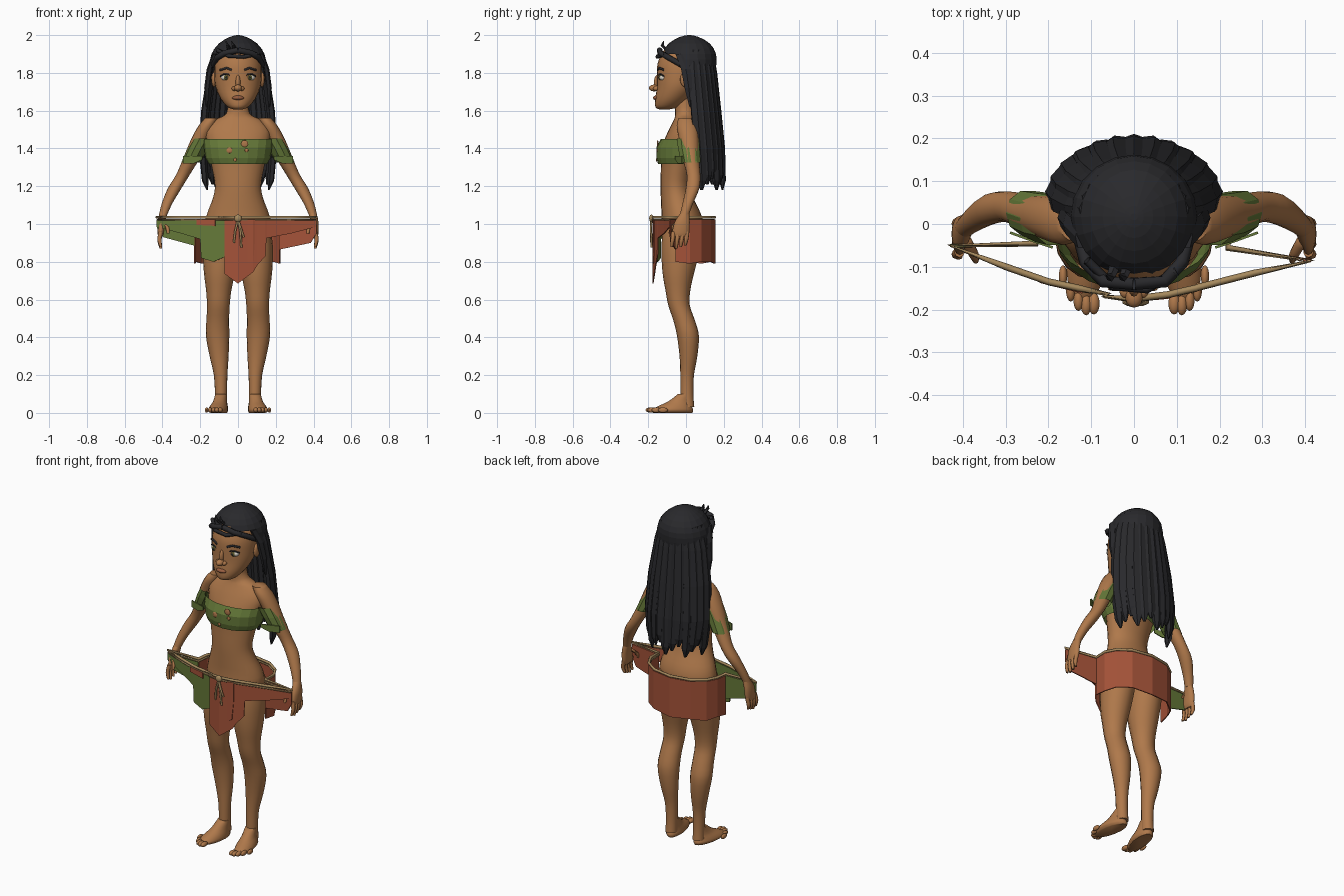
import bpy, bmesh
from math import sin, cos, pi, radians, sqrt

cube = bpy.data.objects.get("Cube")
if cube:
    bpy.data.objects.remove(cube, do_unlink=True)


def material(name, r, g, b):
    m = bpy.data.materials.new(name)
    m.use_nodes = True
    m.diffuse_color = (r, g, b, 1)
    node = next(n for n in m.node_tree.nodes if n.type == 'BSDF_PRINCIPLED')
    node.inputs["Base Color"].default_value = (r, g, b, 1)
    return m


SKIN = material("warm brown skin", .43, .19, .07)
HAIR = material("charcoal hair", .022, .022, .025)
GREEN = material("olive cloth", .13, .19, .04)
RED = material("rust cloth", .37, .085, .04)
CORD = material("tan cord", .38, .25, .11)
WHITE = material("eye white", .7, .66, .58)
IRIS = material("hazel iris", .13, .12, .03)
LIP = material("lip brown", .31, .11, .05)


def finish(name, bm, mat, smooth=True):
    bmesh.ops.recalc_face_normals(bm, faces=bm.faces)
    me = bpy.data.meshes.new(name)
    bm.to_mesh(me)
    bm.free()
    me.materials.append(mat)
    ob = bpy.data.objects.new(name, me)
    bpy.context.collection.objects.link(ob)
    if smooth:
        bpy.ops.object.select_all(action='DESELECT')
        ob.select_set(True)
        bpy.context.view_layer.objects.active = ob
        bpy.ops.object.shade_smooth_by_angle(angle=radians(50))
    return ob


def refine(rows, steps):
    """Catmull-Rom interpolation of every column."""
    out = []
    for i in range(len(rows) - 1):
        a, b, c, d = rows[max(i - 1, 0)], rows[i], rows[i + 1], rows[min(i + 2, len(rows) - 1)]
        for k in range(steps):
            t = k / steps
            out.append([q + .5 * t * (r - p + t * (2 * p - 5 * q + 4 * r - s + t * (3 * (q - r) + s - p)))
                        for p, q, r, s in zip(a, b, c, d)])
    return out + [list(rows[-1])]


def loft(name, rows, mat, sides=16, steps=3, side=1, turn=0, caps=True, smooth=True):
    """Stack level ellipses given as x, y, z, x radius, y radius."""
    bm = bmesh.new()
    rings = []
    for x, y, z, rx, ry in refine(rows, steps):
        ring = []
        for k in range(sides):
            a = 2 * pi * k / sides
            u, v = rx * cos(a), ry * sin(a)
            ring.append(bm.verts.new((side * (x + u * cos(turn) - v * sin(turn)),
                                      y + u * sin(turn) + v * cos(turn), z)))
        rings.append(ring)
    for lo, hi in zip(rings, rings[1:]):
        for k in range(sides):
            n = (k + 1) % sides
            bm.faces.new((lo[k], lo[n], hi[n], hi[k]))
    if caps:
        bm.faces.new(rings[0])
        bm.faces.new(rings[-1])
    return finish(name, bm, mat, smooth)


def ball(name, at, size, mat):
    bm = bmesh.new()
    bmesh.ops.create_uvsphere(bm, u_segments=14, v_segments=9, radius=1)
    for v in bm.verts:
        v.co = [c + s * p for c, s, p in zip(at, size, v.co)]
    return finish(name, bm, mat)


def tube(name, points, radius, mat, closed=False):
    cu = bpy.data.curves.new(name, 'CURVE')
    cu.dimensions = '3D'
    cu.bevel_depth, cu.bevel_resolution = radius, 1
    sp = cu.splines.new('POLY')
    sp.points.add(len(points) - 1)
    for p, co in zip(sp.points, points):
        p.co = (*co, 1)
    sp.use_cyclic_u = closed
    ob = bpy.data.objects.new(name, cu)
    cu.materials.append(mat)
    bpy.context.collection.objects.link(ob)
    bpy.ops.object.select_all(action='DESELECT')
    ob.select_set(True)
    bpy.context.view_layer.objects.active = ob
    bpy.ops.object.convert(target='MESH')


def sheet(name, columns, mat, top=1.025):
    """Hanging cloth: x, y, hem height for each column."""
    bm = bmesh.new()
    pairs = [(bm.verts.new((x, y, top)), bm.verts.new((x, y, hem))) for x, y, hem in columns]
    for (a, b), (c, d) in zip(pairs, pairs[1:]):
        bm.faces.new((a, b, d, c))
    ob = finish(name, bm, mat, False)
    mod = ob.modifiers.new("thickness", 'SOLIDIFY')
    mod.thickness, mod.offset = .006, 0


# Torso, neck and head
loft("torso", [(0, -.025, .9, .12, .085), (0, -.02, .98, .172, .11), (0, -.025, 1.05, .165, .105),
               (0, -.045, 1.13, .135, .088), (0, -.055, 1.2, .122, .08), (0, -.045, 1.3, .138, .088),
               (0, -.03, 1.4, .16, .1), (0, -.015, 1.49, .17, .08), (0, -.005, 1.55, .125, .06),
               (0, -.005, 1.585, .062, .052), (0, -.01, 1.68, .05, .05)], SKIN, sides=24)
loft("head", [(0, -.115, 1.607, .025, .028), (0, -.1, 1.62, .055, .062), (0, -.075, 1.66, .09, .088),
              (0, -.045, 1.72, .117, .11), (0, -.03, 1.78, .125, .124), (0, -.02, 1.85, .123, .13),
              (0, -.005, 1.92, .1, .112), (0, .01, 1.965, .06, .07)], SKIN, sides=24)
ball("nose", (0, -.169, 1.72), (.021, .027, .018), SKIN)
ball("nose_bridge", (0, -.15, 1.75), (.013, .02, .04), SKIN)
ball("lips", (0, -.158, 1.668), (.032, .017, .012), LIP)

for s, tag in ((1, "left"), (-1, "right")):
    # Face details
    ball(tag + "_nostril", (s * .02, -.158, 1.717), (.014, .016, .012), SKIN)
    ball(tag + "_eye", (s * .063, -.118, 1.775), (.027, .024, .018), WHITE)
    ball(tag + "_iris", (s * .063, -.136, 1.776), (.013, .009, .014), IRIS)
    ball(tag + "_pupil", (s * .063, -.142, 1.776), (.006, .005, .007), HAIR)
    tube(tag + "_lash", [(s * .036, -.142, 1.782), (s * .055, -.142, 1.794),
                         (s * .075, -.134, 1.793), (s * .093, -.116, 1.782)], .004, HAIR)
    tube(tag + "_brow", [(s * .032, -.149, 1.815), (s * .06, -.142, 1.826), (s * .095, -.114, 1.815)], .006, HAIR)
    ball(tag + "_ear", (s * .127, -.005, 1.765), (.014, .026, .04), SKIN)

    # Arm, palm and fingers
    loft(tag + "_arm", [(.14, .0, 1.56, .035, .04), (.165, .005, 1.52, .044, .054), (.2, .015, 1.45, .048, .052),
                        (.245, .025, 1.35, .044, .044), (.292, .04, 1.26, .036, .036),
                        (.335, .035, 1.19, .036, .036), (.375, .01, 1.11, .028, .028),
                        (.396, -.008, 1.05, .022, .024)], SKIN, side=s)
    loft(tag + "_palm", [(.394, -.006, 1.06, .021, .023), (.405, -.02, 1.01, .021, .04),
                         (.408, -.028, .955, .018, .045), (.41, -.03, .935, .012, .04)], SKIN, side=s)
    for i in range(4):
        y = .006 - .024 * i
        loft(f"{tag}_finger_{i + 1}", [(.408, y, .96, .012, .012), (.416, y - .005, .915, .011, .011),
                                       (.408, y - .01, .87 + .008 * abs(i - 2), .007, .007)],
             SKIN, sides=8, side=s)
    loft(tag + "_thumb", [(.395, -.035, 1.02, .013, .014), (.375, -.07, .985, .012, .012),
                          (.37, -.085, .95, .007, .008)], SKIN, sides=8, side=s)

    # Leg, foot and toes
    loft(tag + "_leg", [(.088, -.02, 1.0, .08, .1), (.094, -.027, .88, .091, .103), (.098, -.04, .75, .083, .085),
                        (.102, -.043, .65, .067, .066), (.104, -.037, .57, .06, .057),
                        (.107, -.01, .49, .06, .057), (.108, .01, .41, .062, .058), (.1, .013, .3, .05, .047),
                        (.092, .006, .2, .036, .036), (.09, .005, .1, .032, .034),
                        (.09, .008, .03, .033, .036)], SKIN, side=s)
    loft(tag + "_foot", [(.102, -.07, 0, .04, .105), (.105, -.073, .014, .05, .113), (.102, -.06, .034, .046, .093),
                         (.095, -.032, .06, .036, .064), (.09, -.005, .1, .031, .038)],
         SKIN, side=s, turn=radians(10))
    for i in range(5):
        ball(f"{tag}_toe_{i + 1}", (s * (.094 + .018 * i), -.186 + .006 * i * i - .008 * i, .015),
             (.014 - .001 * i, .026, .014), SKIN)

    # Loose sleeve of the top, with torn tails
    loft(tag + "_sleeve", [(.185, .01, 1.452, .056, .062), (.213, .015, 1.4, .056, .06),
                           (.25, .026, 1.325, .05, .054)], GREEN, sides=10, steps=1, side=s,
         caps=False, smooth=False)
    sheet(tag + "_sleeve_tail", [(s * .19, -.055, 1.34), (s * .235, -.04, 1.32), (s * .29, -.02, 1.32)],
          GREEN, top=1.36)

# Wrapped top, with small holes
loft("wrapped_top", [(0, -.025, 1.45, .185, .108), (0, -.035, 1.405, .18, .122),
                     (0, -.035, 1.35, .172, .122), (0, -.04, 1.318, .155, .108)],
     GREEN, sides=20, steps=1, caps=False, smooth=False)
for i, (x, z, r) in enumerate(((-.045, 1.39, .016), (.035, 1.425, .019), (.045, 1.39, .01), (-.015, 1.34, .009))):
    depth = .122 - max(0, z - 1.405) * .2
    ball(f"top_hole_{i + 1}", (x, -.034 - depth * sqrt(1 - (x / .18) ** 2), z), (r, .0045, r), SKIN)

# Skirt panels, held wide at both sides
front_right = [(-.43, -.05, .985), (-.3, -.1, .95), (-.2, -.135, .92), (-.195, -.136, .82),
               (-.13, -.15, .8), (-.06, -.163, .83)]
front_left = [(-.07, -.168, .735), (0, -.175, .685), (.08, -.165, .745), (.1, -.16, .78),
              (.145, -.15, .83), (.15, -.148, .925), (.28, -.115, .95), (.415, -.085, .985)]
back = [(.22, -.055, .8), (.222, .02, .79), (.19, .08, .8), (.12, .13, .8), (0, .152, .79),
        (-.12, .13, .8), (-.19, .08, .79), (-.222, .02, .8), (-.23, -.045, .79)]
sheet("green_front_panel", front_right, GREEN)
sheet("red_front_panel", front_left, RED)
sheet("red_front_overlay", [(.05, -.175, .79), (.08, -.172, .8), (.09, -.168, .92)], RED)
sheet("red_waist_patch", [(-.22, -.135, .995), (-.12, -.16, .99)], RED)
sheet("skirt_back", back, RED)
sheet("red_side_panel", [(.22, -.055, .865), (.385, -.08, .9), (.415, -.085, .95)], RED)
sheet("green_side_panel", [(-.23, -.045, .885), (-.395, -.05, .93), (-.43, -.05, .98)], GREEN)

# Waist cords, knot and tassels
loop = [(x, y, 1.035) for x, y, h in front_right + front_left + back]
tube("waist_cord", loop, .008, CORD, closed=True)
tube("second_cord", [(x * .99, y - .004, 1.022) for x, y, z in loop], .005, CORD, closed=True)
ball("cord_knot", (0, -.183, 1.03), (.02, .012, .02), CORD)
for x, z in ((-.022, .9), (.018, .875), (.03, .93)):
    tube("cord_tassel", [(0, -.184, 1.025), (x * .7, -.186, .96), (x, -.182, z)], .006, CORD)

# Hair cap, kept off the face
cap = loft("hair_cap", [(0, .025, 1.76, .145, .125), (0, .02, 1.84, .15, .14), (0, .017, 1.9, .14, .142),
                        (0, .017, 1.955, .102, .11), (0, .017, 1.99, .045, .05), (0, .017, 2.0, .008, .008)],
           HAIR, sides=20, steps=2, smooth=False)
bm = bmesh.new()
bm.from_mesh(cap.data)
face_side = [f for f in bm.faces if f.calc_center_median().y < -.02
             and f.calc_center_median().z < 1.885 - .2 * (f.calc_center_median().y + .02)]
bmesh.ops.delete(bm, geom=face_side, context='FACES')
bm.to_mesh(cap.data)
bm.free()

# Long hair locks fanned around the back
COUNT = 13
for i in range(COUNT):
    a = radians(8 + 164 * i / (COUNT - 1))
    c, d = cos(a), sin(a)
    tip = 1.18 + .03 * (i % 3)
    loft(f"hair_lock_{i + 1}",
         [(.115 * c, .02 + .11 * d, 1.925, .014, .026), (.145 * c, .025 + .12 * d, 1.8, .02, .032),
          (.175 * c, .04 + .125 * d, 1.6, .022, .035), (.188 * c, .055 + .13 * d, 1.4, .022, .035),
          (.175 * c, .065 + .128 * d, tip + .05, .018, .028), (.165 * c, .065 + .128 * d, tip, .004, .008)],
         HAIR, sides=6, steps=1, turn=a, smooth=False)

# Short side locks and swept bands over the forehead
for s in (1, -1):
    loft("side_lock", [(.125, -.03, 1.9, .012, .03), (.15, .0, 1.82, .016, .03), (.163, .015, 1.72, .016, .026),
                       (.165, .025, 1.62, .005, .008)], HAIR, sides=6, steps=1, side=s, smooth=False)
    tube("hairline_band", [(s * .13, -.02, 1.84), (s * .112, -.09, 1.88), (s * .07, -.135, 1.905),
                           (0, -.14, 1.92)], .016, HAIR)
tube("swept_band", [(-.11, -.085, 1.92), (-.05, -.145, 1.89), (.03, -.152, 1.885), (.1, -.11, 1.9)], .011, HAIR)
for x in (-.045, -.015):
    loft("hair_tuft", [(x, -.1, 1.92, .014, .014), (x - .01, -.125, 1.945, .01, .01),
                       (x - .02, -.118, 1.97, .002, .002)], HAIR, sides=5, steps=1, smooth=False)
